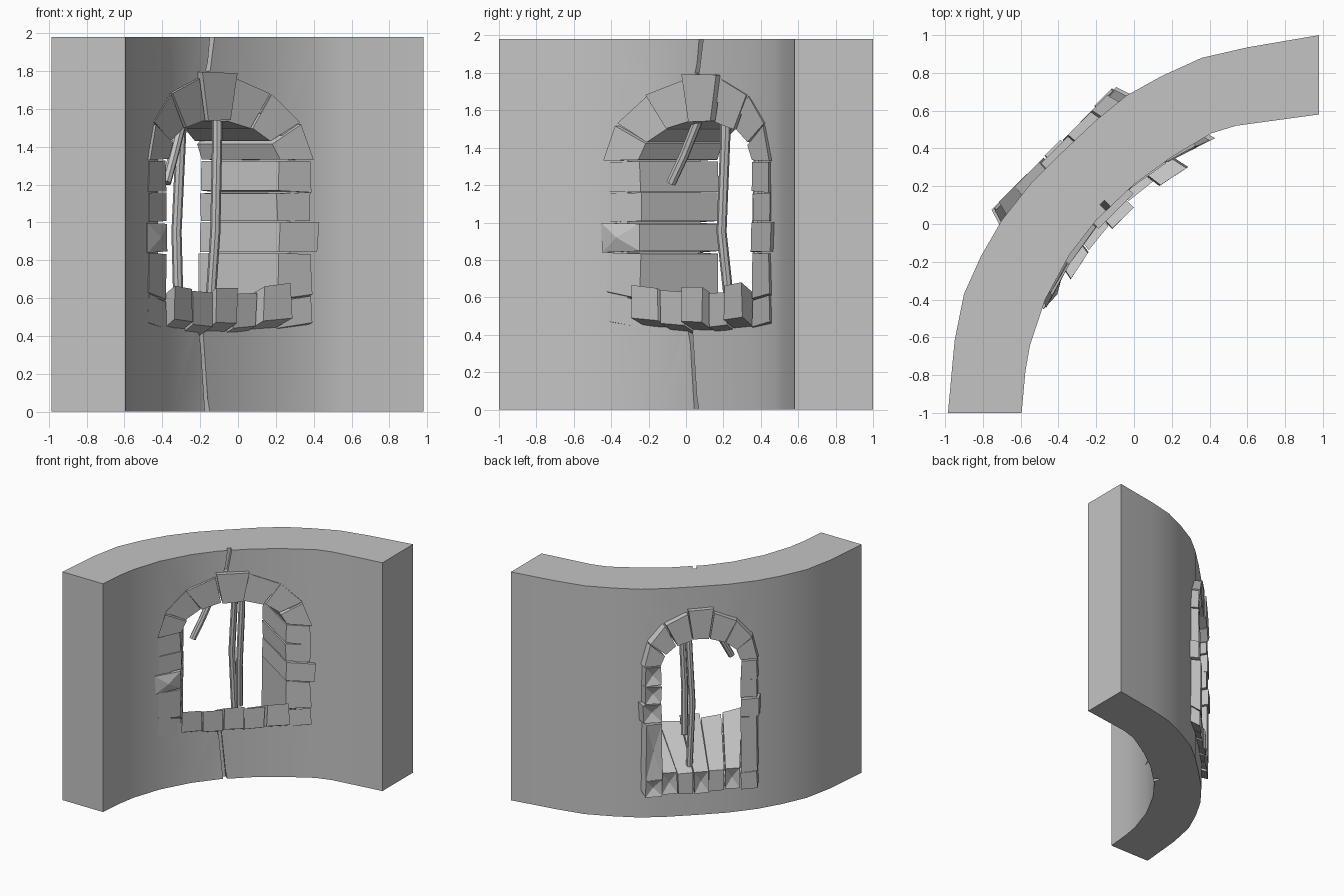
import bpy, bmesh, math, random
from mathutils import Vector

if "Cube" in bpy.data.objects:
    bpy.data.objects.remove(bpy.data.objects["Cube"])

random.seed(4)
H = 1.98
stone_mat = bpy.data.materials.new("grey stone")
stone_mat.diffuse_color = (0.55, 0.55, 0.55, 1)
stone_mat.use_nodes = True
stone_mat.node_tree.nodes["Principled BSDF"].inputs["Base Color"].default_value = stone_mat.diffuse_color


def add(name, bm):
    bmesh.ops.recalc_face_normals(bm, faces=bm.faces[:])
    me = bpy.data.meshes.new(name)
    bm.to_mesh(me)
    bm.free()
    ob = bpy.data.objects.new(name, me)
    bpy.context.collection.objects.link(ob)
    me.materials.append(stone_mat)
    return ob


def loft(bm, a, b):
    """Closed solid between two rings of equal length; returns both caps."""
    va, vb = [bm.verts.new(p) for p in a], [bm.verts.new(p) for p in b]
    n = len(a)
    for i in range(n):
        j = (i + 1) % n
        bm.faces.new((va[i], va[j], vb[j], vb[i]))
    return bm.faces.new(va), bm.faces.new(vb)


# Window frame: u runs along the wall, d through it (outward), narrowing outward
def place(u, z, d, taper=True):
    k = (d - 0.08) / 0.51
    if taper:
        u *= 1 - 0.26 * k
        if z < 0.7:
            z -= 0.25 * k          # sill slopes down to the outside
    u -= 0.02
    r = math.sqrt(0.5)
    return Vector((r * (u - d), r * (u + d), z))


def inner_d(u):
    return math.sqrt(1.555 ** 2 - u * u) - 1.40


def stone(name, quad, proud=0.0, dent_in=0.0, dent_out=0.0):
    """One block running through the wall, slightly irregular."""
    cu, cz = sum(p[0] for p in quad) / 4, sum(p[1] for p in quad) / 4
    proud += random.uniform(-0.012, 0.012)
    out = 0.585 + random.uniform(-0.015, 0.012)
    a, b = [], []
    for u, z in quad:
        u += 0.004 * (1 if cu > u else -1) + random.uniform(-0.006, 0.006)
        z += 0.004 * (1 if cz > z else -1) + random.uniform(-0.005, 0.005)
        a.append(place(u, z, inner_d(u) - proud))
        b.append(place(u, z, out))
    bm = bmesh.new()
    caps = loft(bm, a, b)
    for cap, amount, sign in ((caps[0], dent_in, -1), (caps[1], dent_out, 1)):
        if amount:
            new = bmesh.ops.poke(bm, faces=[cap])["verts"]
            for v in new:
                v.co += Vector((-0.7071, 0.7071, 0)) * sign * amount
    return add(name, bm)


# Curved wall
outer = [(-.985, -1), (-.95, -.62), (-.9, -.37), (-.81, -.17), (-.7, .02),
         (-.55, .21), (-.38, .38), (-.2, .55), (-.04, .68), (.15, .785),
         (.36, .88), (.6, .935), (.98, 1)]
inner = [(.98, .58), (.54, .52), (.41, .48), (.2, .355), (0, .21), (-.2, .02),
         (-.34, -.16), (-.47, -.4), (-.55, -.64), (-.575, -.78), (-.595, -1)]
prof = outer + inner
bm = bmesh.new()
loft(bm, [(x, y, 0) for x, y in prof], [(x, y, H) for x, y in prof])
wall = add("curved_wall", bm)

# Cutters: arched opening and two shallow cracks on the inner side
shape = [(-.5, .55), (.5, .55)]
shape += [(.5 * math.cos(math.pi * i / 12), 1.33 + .32 * math.sin(math.pi * i / 12))
          for i in range(13)]
bm = bmesh.new()
loft(bm, [place(u, z, -.15) for u, z in shape], [place(u, z, .8) for u, z in shape])
cutters = [add("opening_cutter", bm)]
for pts in ([(-.17, .46), (-.1, .46), (.02, -.05), (-.06, -.05)],
            [(-.1, 1.8), (-.04, 1.8), (.06, 2.03), (-.03, 2.03)]):
    bm = bmesh.new()
    mid_u = sum(p[0] for p in pts) / 4
    loft(bm, [place(u, z, 0, False) for u, z in pts],
         [place(mid_u + (u - mid_u) * .4, z, .2, False) for u, z in pts])
    cutters.append(add("crack_cutter", bm))
for c in cutters:
    c.hide_render = True
    m = wall.modifiers.new("cut", "BOOLEAN")
    m.operation, m.solver, m.object = "DIFFERENCE", "EXACT", c
dg = bpy.context.evaluated_depsgraph_get()
cut_mesh = bpy.data.meshes.new_from_object(wall.evaluated_get(dg))
wall.modifiers.clear()
wall.data = cut_mesh
for c in cutters:
    bpy.data.objects.remove(c)
bpy.ops.object.select_all(action="DESELECT")
wall.select_set(True)
bpy.context.view_layer.objects.active = wall
bpy.ops.object.shade_smooth_by_angle(angle=math.radians(25))

# Jamb stones on both sides
levels = [.45, .6, .84, 1.0, 1.16, 1.33]
for side in (-1, 1):
    for i, (z0, z1) in enumerate(zip(levels, levels[1:])):
        w = .625 if i == 2 else .6
        stone(f"jamb_stone_{'left' if side < 0 else 'right'}_{i}",
              [(side * .42, z0), (side * w, z0), (side * w, z1), (side * .42, z1)],
              proud=.012 if i == 2 else 0,
              dent_in=.03 if side < 0 and i == 2 else 0,
              dent_out=-.03 if side > 0 else 0)

# Arch stones with a raised keystone
N = 7
for i in range(N):
    a0, a1 = math.pi * i / N, math.pi * (i + 1) / N
    key = i == N // 2
    ro = .03 if key else 0

    def ell(a, ru, rz):
        return (ru * math.cos(a), 1.33 + rz * math.sin(a))
    stone("keystone" if key else f"arch_stone_{i}",
          [ell(a0, .42, .21), ell(a0, .61 + ro, .45 + ro),
           ell(a1, .61 + ro, .45 + ro), ell(a1, .42, .21)],
          proud=.04 if key else .008)

# Sill blocks
for i in range(5):
    u0, u1 = -.42 + .168 * i, -.42 + .168 * (i + 1)
    dz = .01 * (i % 2)
    stone(f"sill_stone_{i}",
          [(u0, .46 - dz), (u1, .46 - dz), (u1, .65 - dz), (u0, .65 - dz)],
          proud=.08 - .025 * (i % 2), dent_out=-.03 if i % 2 == 0 else 0)


# Bent window bars
def bar(name, pts):
    cu = bpy.data.curves.new(name, "CURVE")
    cu.dimensions = "3D"
    cu.bevel_depth, cu.bevel_resolution, cu.use_fill_caps = .027, 2, True
    sp = cu.splines.new("POLY")
    sp.points.add(len(pts) - 1)
    for p, co in zip(sp.points, pts):
        p.co = (*co, 1)
    tmp = bpy.data.objects.new(name + "_path", cu)
    bpy.context.collection.objects.link(tmp)
    me = bpy.data.meshes.new_from_object(
        tmp.evaluated_get(bpy.context.evaluated_depsgraph_get()))
    bpy.data.objects.remove(tmp)
    me.materials.clear()
    me.materials.append(stone_mat)
    ob = bpy.data.objects.new(name, me)
    bpy.context.collection.objects.link(ob)
    for o in bpy.context.selected_objects:
        o.select_set(False)
    ob.select_set(True)
    bpy.context.view_layer.objects.active = ob
    bpy.ops.object.shade_smooth_by_angle(angle=math.radians(40))


bar("inner_bar", [(-.11, .21, 1.58), (-.11, .21, 1.45), (-.12, .19, .95), (-.145, .23, .58)])
bar("outer_bar", [(-.27, .39, 1.58), (-.30, .39, 1.48), (-.325, .38, .95), (-.31, .40, .38)])
bar("broken_bar", [(-.29, .07, 1.56), (-.34, -.01, 1.36), (-.38, -.08, 1.21)])
